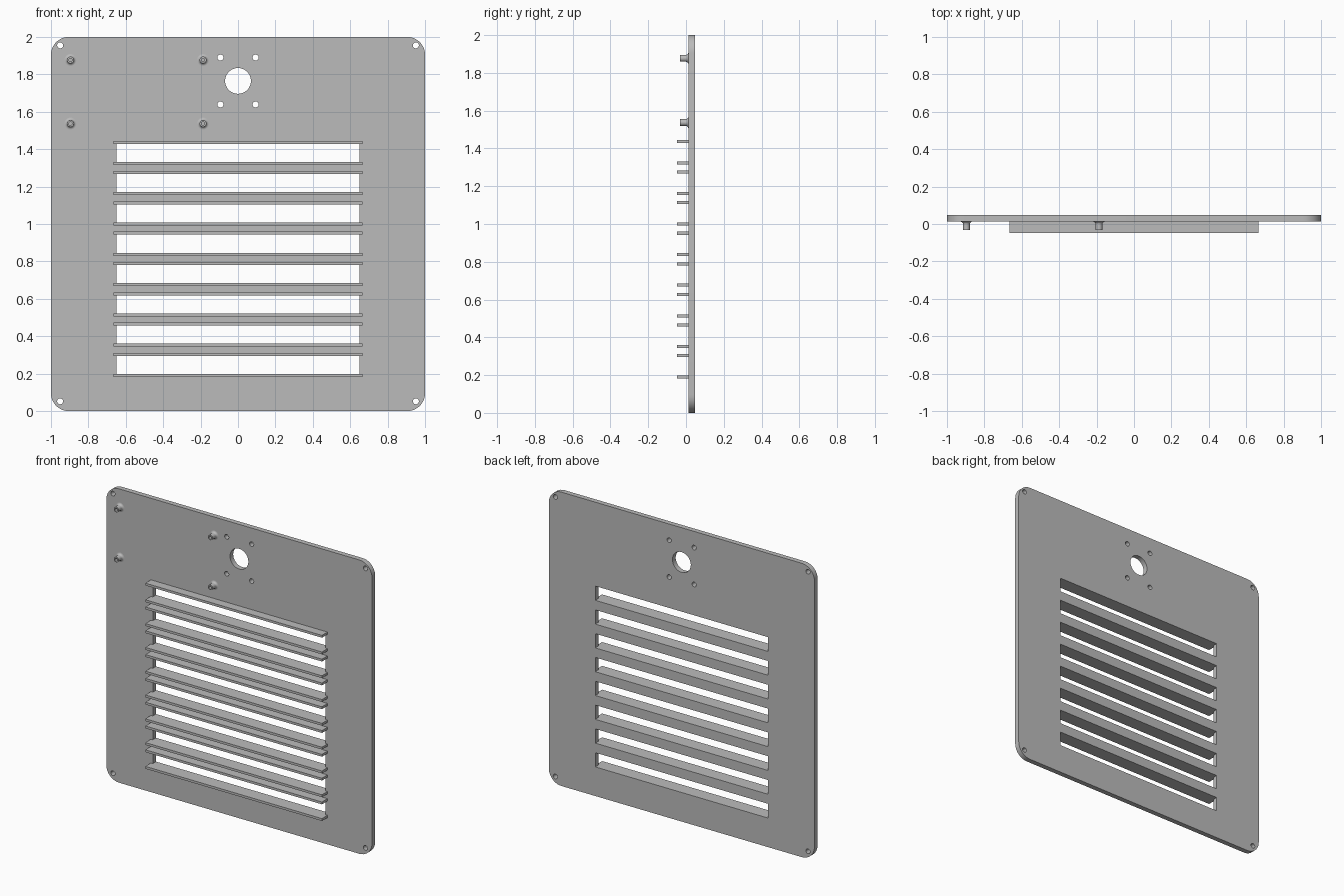
import bpy, bmesh
from math import pi, sin, cos
from mathutils import Matrix, Vector

cube = bpy.data.objects.get("Cube")
if cube:
    bpy.data.objects.remove(cube, do_unlink=True)

grey = bpy.data.materials.new("plain grey")
grey.use_nodes = True
colour = (0.5, 0.5, 0.5, 1)
grey.diffuse_color = colour
grey.node_tree.nodes["Principled BSDF"].inputs["Base Color"].default_value = colour

FRONT, BACK = 0.0125, 0.047      # plate faces
FIN_FRONT = -0.047
SLOT_W, FIN_W, FIN_T = 0.65, 0.665, 0.016
SLOT_H, PITCH, SLOTS, FIRST = 0.097, 0.162, 8, 0.198


def circle(x, z, r, n=32):
    return [(x + r * cos(2 * pi * i / n), z + r * sin(2 * pi * i / n)) for i in range(n)]


def rectangle(x0, x1, z0, z1):
    return [(x0, z0), (x1, z0), (x1, z1), (x0, z1)]


def rounded_square(half, r, n=10):
    pts = []
    for k, (sx, sz) in enumerate([(1, 1), (-1, 1), (-1, -1), (1, -1)]):
        for i in range(n + 1):
            a = pi / 2 * (k + i / n)
            pts.append((sx * (half - r) + r * cos(a), half + sz * (half - r) + r * sin(a)))
    return pts


def finish(name, mesh):
    obj = bpy.data.objects.new(name, mesh)
    bpy.context.collection.objects.link(obj)
    mesh.materials.clear()
    mesh.materials.append(grey)
    bpy.ops.object.select_all(action="DESELECT")
    obj.select_set(True)
    bpy.context.view_layer.objects.active = obj
    bpy.ops.object.shade_smooth_by_angle(angle=pi / 6)
    return obj


# Plate outline with every opening, filled and extruded
slot_bottoms = [FIRST + i * PITCH for i in range(SLOTS)]
outlines = [rounded_square(1, 0.095), circle(0, 1.765, 0.069, 48)]
outlines += [circle(x, z, 0.016) for x in (-0.951, 0.951) for z in (0.052, 1.955)]
outlines += [circle(x, z, 0.016) for x in (-0.094, 0.094) for z in (1.639, 1.89)]
outlines += [rectangle(-SLOT_W, SLOT_W, z, z + SLOT_H) for z in slot_bottoms]

curve = bpy.data.curves.new("plate_outline", "CURVE")
curve.dimensions = "2D"
curve.fill_mode = "BOTH"
curve.extrude = (BACK - FRONT) / 2
for pts in outlines:
    spline = curve.splines.new("POLY")
    spline.points.add(len(pts) - 1)
    for p, (x, z) in zip(spline.points, pts):
        p.co = (x, z, 0, 1)
    spline.use_cyclic_u = True
helper = bpy.data.objects.new("plate_outline", curve)
bpy.context.collection.objects.link(helper)
plate_mesh = bpy.data.meshes.new_from_object(helper)
bpy.data.objects.remove(helper, do_unlink=True)
bm = bmesh.new()
bm.from_mesh(plate_mesh)
bmesh.ops.remove_doubles(bm, verts=bm.verts, dist=0.0001)
bmesh.ops.transform(bm, verts=bm.verts, matrix=Matrix.Translation((0, (FRONT + BACK) / 2, 0))
                    @ Matrix.Rotation(pi / 2, 4, "X"))
bmesh.ops.recalc_face_normals(bm, faces=bm.faces)
bm.to_mesh(plate_mesh)
bm.free()
finish("plate", plate_mesh)

# Louvre fins above and below each slot
for i, z in enumerate(slot_bottoms):
    for side, zc in (("lower", z - FIN_T / 2), ("upper", z + SLOT_H + FIN_T / 2)):
        bm = bmesh.new()
        size = Vector((2 * FIN_W, FRONT - FIN_FRONT, FIN_T))
        bmesh.ops.create_cube(bm, size=1, matrix=Matrix.Translation((0, (FRONT + FIN_FRONT) / 2, zc))
                              @ Matrix.Diagonal(size).to_4x4())
        mesh = bpy.data.meshes.new("fin")
        bm.to_mesh(mesh)
        bm.free()
        finish(f"{side}_fin_{i + 1}", mesh)


# Hollow standoffs: flared foot, straight post, blind bore
def standoff(name, x, z):
    post, flare, tip, bore = 0.018, 0.014, -0.031, 0.009
    profile = [(post + flare * (1 - sin(a)), FRONT - flare * (1 - cos(a)))
               for a in (pi / 2 * i / 6 for i in range(7))]
    profile += [(post, tip), (bore, tip), (bore, FRONT), (0, FRONT)]
    bm = bmesh.new()
    verts = [bm.verts.new((r, y, 0)) for r, y in profile]
    edges = [bm.edges.new(pair) for pair in zip(verts, verts[1:])]
    bmesh.ops.spin(bm, geom=verts + edges, cent=(0, 0, 0), axis=(0, 1, 0),
                   angle=2 * pi, steps=32)
    bmesh.ops.remove_doubles(bm, verts=bm.verts, dist=0.0001)
    bmesh.ops.recalc_face_normals(bm, faces=bm.faces)
    # The bore floor must face forward, so the open shell points outwards
    floor = min(bm.faces, key=lambda f: f.calc_center_median().xz.length)
    if floor.normal.y > 0:
        bmesh.ops.reverse_faces(bm, faces=bm.faces)
    mesh = bpy.data.meshes.new(name)
    bm.to_mesh(mesh)
    bm.free()
    finish(name, mesh).location = (x, 0, z)


for height, z in (("lower", 1.537), ("upper", 1.877)):
    for side, x in (("right", -0.896), ("middle", -0.187)):
        standoff(f"{height}_{side}_standoff", x, z)
